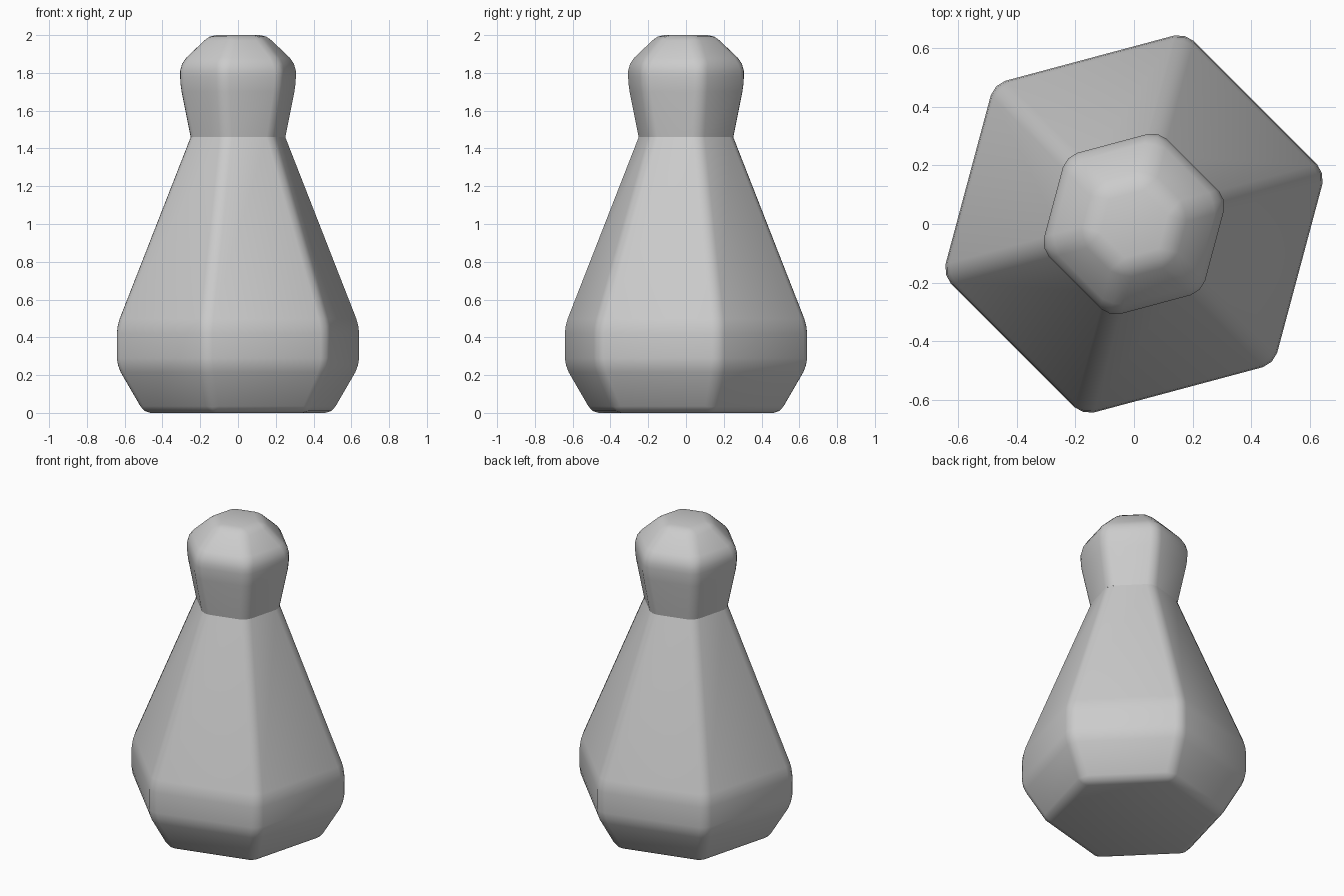
import bpy, bmesh, math

cube = bpy.data.objects.get("Cube")
if cube:
    bpy.data.objects.remove(cube, do_unlink=True)

SIDES = 6
TURN = math.radians(15)

grey = bpy.data.materials.new("plain_grey")
grey.use_nodes = True
colour = (0.6, 0.6, 0.6, 1)
grey.diffuse_color = colour
grey.node_tree.nodes["Principled BSDF"].inputs["Base Color"].default_value = colour


def hex_loft(name, rings, bevel, cap_bottom=False, cap_top=False):
    """Stack six-sided rings of (radius, height) and soften their edges."""
    bm = bmesh.new()
    loops = []
    for radius, z in rings:
        angles = [TURN + math.tau * i / SIDES for i in range(SIDES)]
        loops.append([bm.verts.new((radius * math.cos(a), radius * math.sin(a), z))
                      for a in angles])
    for low, high in zip(loops, loops[1:]):
        for i in range(SIDES):
            j = (i + 1) % SIDES
            bm.faces.new((low[i], low[j], high[j], high[i]))
    if cap_bottom:
        bm.faces.new(loops[0][::-1])
    if cap_top:
        bm.faces.new(loops[-1])
    mesh = bpy.data.meshes.new(name)
    bm.to_mesh(mesh)
    bm.free()
    mesh.materials.append(grey)
    obj = bpy.data.objects.new(name, mesh)
    bpy.context.collection.objects.link(obj)

    mod = obj.modifiers.new("soft_edges", "BEVEL")
    mod.width = bevel
    mod.offset_type = "OFFSET"
    mod.segments = 2
    mod.limit_method = "ANGLE"
    mod.angle_limit = math.radians(10)

    bpy.ops.object.select_all(action="DESELECT")
    obj.select_set(True)
    bpy.context.view_layer.objects.active = obj
    bpy.ops.object.modifier_apply(modifier=mod.name)
    bpy.ops.object.shade_smooth_by_angle(angle=math.radians(30))
    return obj


# Tapered body with a wide foot, open where the head sits
hex_loft("body", [(0.525, 0), (0.675, 0.25), (0.675, 0.46), (0.27, 1.46)],
         0.04, cap_bottom=True)

# Neck flaring into a faceted, flat-topped head
hex_loft("head", [(0.27, 1.46), (0.328, 1.74), (0.328, 1.85), (0.165, 2.0)],
         0.04, cap_top=True)
